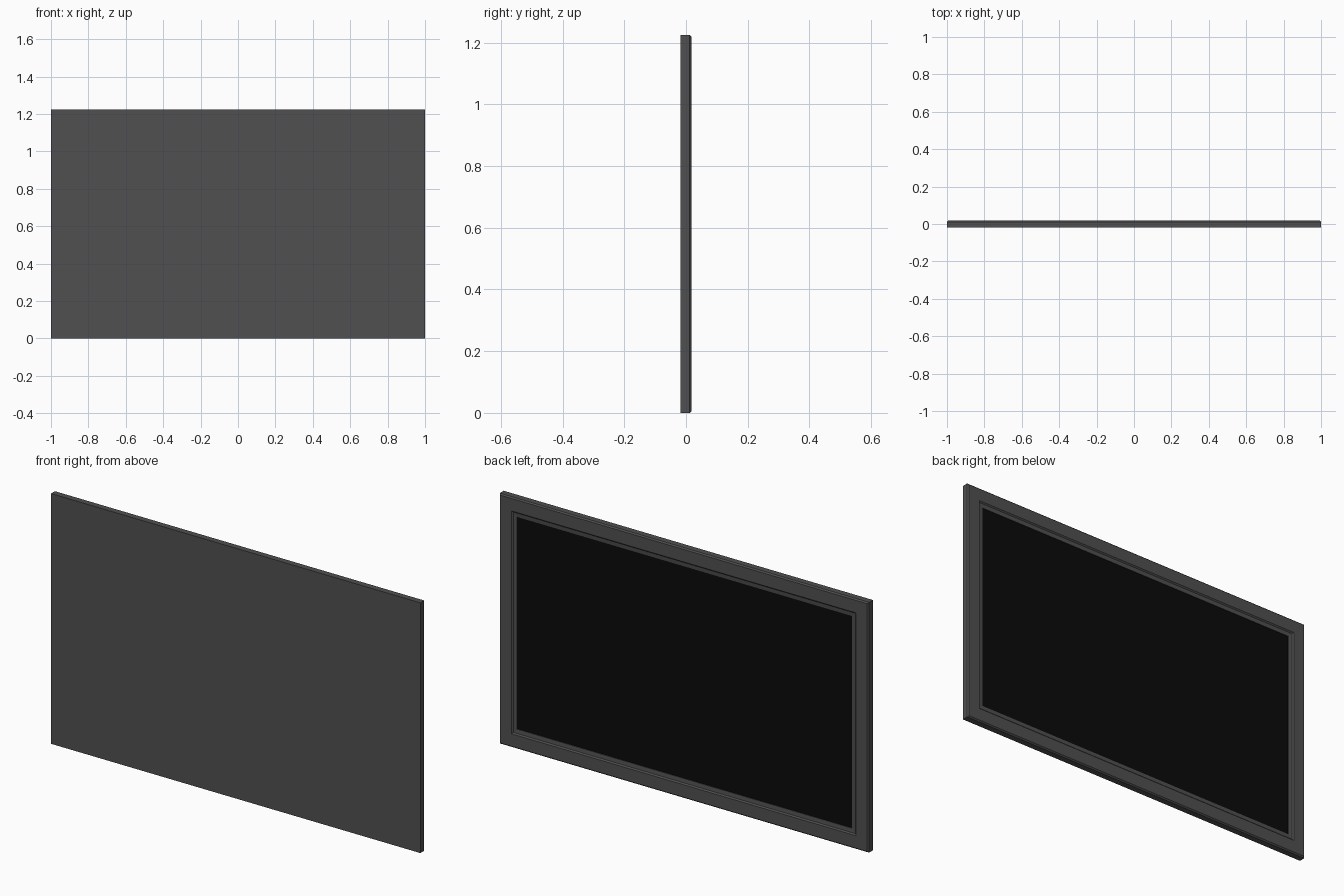
import bpy, bmesh

if "Cube" in bpy.data.objects:
    bpy.data.objects.remove(bpy.data.objects["Cube"])

W, H = 2.0, 1.225


def material(name, v):
    m = bpy.data.materials.new(name)
    m.diffuse_color = (v, v, v, 1)
    m.use_nodes = True
    m.node_tree.nodes["Principled BSDF"].inputs["Base Color"].default_value = m.diffuse_color
    return m


def lofted_rings(name, profile, mat):
    """Closed panel lofted through rectangles given as (inset, y)."""
    bm = bmesh.new()
    rings = []
    for inset, y in profile:
        x, z0, z1 = W / 2 - inset, inset, H - inset
        rings.append([bm.verts.new(c) for c in
                      ((-x, y, z0), (x, y, z0), (x, y, z1), (-x, y, z1))])
    for a, b in zip(rings, rings[1:]):
        for i in range(4):
            j = (i + 1) % 4
            bm.faces.new((a[i], a[j], b[j], b[i]))
    bm.faces.new(rings[0])
    bm.faces.new(rings[-1])
    bmesh.ops.recalc_face_normals(bm, faces=bm.faces)
    me = bpy.data.meshes.new(name)
    bm.to_mesh(me)
    bm.free()
    me.materials.append(mat)
    ob = bpy.data.objects.new(name, me)
    bpy.context.collection.objects.link(ob)
    return ob


# Casing: flat rear, chamfered outer edge, bezel, stepped inner lip, screen recess
lofted_rings("casing", [
    (0.0, -0.018), (0.0, 0.012), (0.006, 0.018), (0.067, 0.018),
    (0.073, 0.012), (0.093, 0.010), (0.093, 0.004)],
    material("dark_grey", 0.08))

# Screen: thin black panel set in the recess
lofted_rings("screen", [(0.093, 0.002), (0.093, 0.007)],
             material("black", 0.003))
